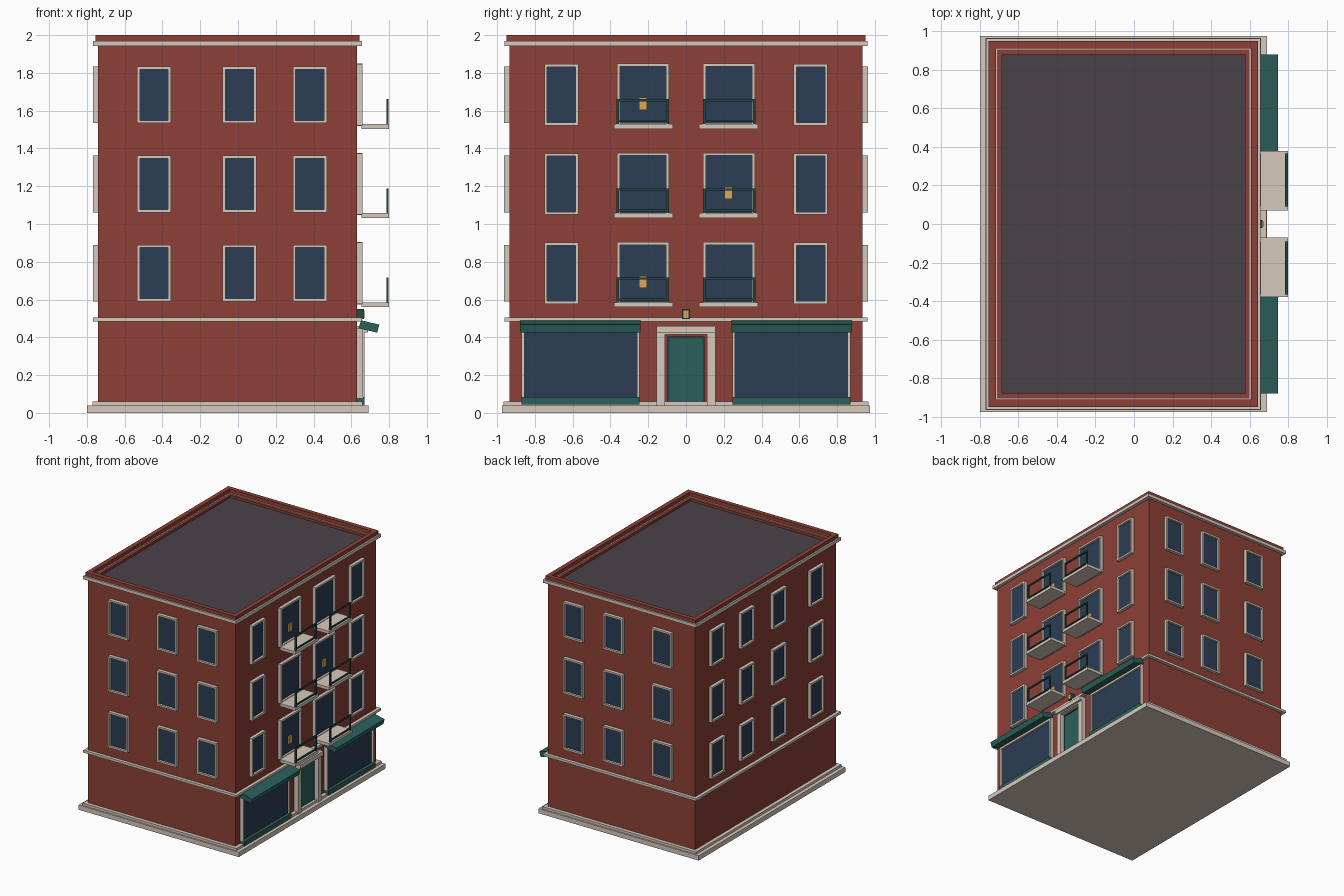
import bpy, bmesh
from mathutils import Vector

if "Cube" in bpy.data.objects:
    bpy.data.objects.remove(bpy.data.objects["Cube"])

def lin(c):
    return c / 12.92 if c <= 0.04 else ((c + 0.055) / 1.055) ** 2.4

def mat(name, r, g, b):
    m = bpy.data.materials.new(name)
    m.diffuse_color = (lin(r), lin(g), lin(b), 1)
    m.use_nodes = True
    m.node_tree.nodes["Principled BSDF"].inputs["Base Color"].default_value = m.diffuse_color
    return m

BRICK = mat("brick", .55, .25, .21)
STONE = mat("stone", .84, .79, .74)
GLASS = mat("glass", .17, .24, .33)
TEAL = mat("teal", .17, .38, .36)
IRON = mat("iron", .13, .28, .27)
ROOF = mat("roofing", .29, .26, .29)
GOLD = mat("gold", .86, .66, .34)

X0, X1, Y = -.74, .63, .935     # brick wall planes

def boxes(name, material, *bounds):
    """One object made of axis-aligned boxes (x0, x1, y0, y1, z0, z1)."""
    bm = bmesh.new()
    for a in bounds:
        made = bmesh.ops.create_cube(bm, size=1)["verts"]
        for v in made:
            v.co = Vector([(a[2*i] + a[2*i+1]) / 2 + v.co[i] * abs(a[2*i+1] - a[2*i]) for i in range(3)])
    me = bpy.data.meshes.new(name)
    bm.to_mesh(me)
    bm.free()
    ob = bpy.data.objects.new(name, me)
    me.materials.append(material)
    bpy.context.collection.objects.link(ob)
    return ob

def slab(name, material, out, z0, z1):
    return boxes(name, material, (X0-out, X1+out, -Y-out, Y+out, z0, z1))

def ring(name, material, out, inn, z0, z1):
    a, b, c = X0-out, X1+out, Y+out
    t = out + inn
    return boxes(name, material,
                 (a, b, -c, -c+t, z0, z1), (a, b, c-t, c, z0, z1),
                 (a, a+t, -c+t, c-t, z0, z1), (b-t, b, -c+t, c-t, z0, z1))

def on_face(face, u0, u1, d0, d1, z0, z1):
    """Box bounds from facade coordinates: u along wall, d out of wall."""
    if face == "front": return (u0, u1, -Y-d1, -Y-d0, z0, z1)
    if face == "back":  return (u0, u1, Y+d0, Y+d1, z0, z1)
    if face == "left":  return (X0-d1, X0-d0, u0, u1, z0, z1)
    return (X1+d0, X1+d1, u0, u1, z0, z1)

def window(face, u, z, w, h, f=.015, out=.028):
    a, b, c, d = u-w/2, u+w/2, z-h/2, z+h/2
    boxes(face + "_window_frame", STONE,
          on_face(face, a, a+f, -.01, out, c, d), on_face(face, b-f, b, -.01, out, c, d),
          on_face(face, a+f, b-f, -.01, out, c, c+f), on_face(face, a+f, b-f, -.01, out, d-f, d))
    boxes(face + "_window_glass", GLASS, on_face(face, a+f, b-f, -.01, .01, c+f, d-f))

# main mass, plinth, string course, cornice and roof
boxes("brick_body", BRICK, (X0, X1, -Y, Y, .02, 1.93))
slab("plinth_base", STONE, .06, 0, .04).data.vertices  # lowest step
for v in bpy.data.objects["plinth_base"].data.vertices:
    v.co.y *= .975 / (Y + .06)
slab("plinth_step", STONE, .03, .04, .06)
slab("string_course", STONE, .027, .485, .505)
ring("cornice", STONE, .027, .03, 1.943, 1.97)
ring("wall_top", BRICK, 0, .054, 1.92, 1.968)
ring("parapet", BRICK, .014, .023, 1.968, 2.0)
boxes("roof_deck", ROOF, (X0+.03, X1-.03, -Y+.03, Y-.03, 1.925, 1.948))

# three upper storeys
for i in range(3):
    z = .74 + .472 * i
    for face in ("front", "back"):
        for u in (-.445, .008, .38):
            window(face, u, z, .18, .3)
    for u in (-.655, -.155, .27, .66):
        window("left", u, z, .18, .3)
    for u in (-.66, .66):
        window("right", u, z, .18, .325)
    for s in (-1, 1):
        window("right", s*.2275, z, .275, .33)
        # balcony slab and front railing
        y0, y1 = sorted((s*.07, s*.38))
        zb = z - .155
        boxes("balcony_slab", STONE, (.655, .80, y0, y1, zb-.025, zb))
        y0, y1 = sorted((s*.09, s*.367))
        boxes("balcony_railing", IRON,
              (.785, .797, y0, y1, zb+.065+.055, zb+.132),
              (.785, .797, y0, y1, zb+.01, zb+.02),
              (.785, .797, y0, y0+.012, zb, zb+.132),
              (.785, .797, y1-.012, y1, zb, zb+.132))
    # small lit pane
    y = .225 if i == 1 else -.228
    boxes("lit_pane", GOLD, (.635, .652, y-.021, y+.021, z-.08, z-.015))

# shopfronts
for s in (-1, 1):
    y0, y1 = sorted((s*.245, s*.87))
    boxes("shop_glass", GLASS, (.62, .645, y0+.012, y1-.012, .08, .44))
    boxes("shop_frame", STONE, (.62, .662, y0, y0+.014, .08, .45), (.62, .662, y1-.014, y1, .08, .45),
          (.62, .662, y0, y1, .425, .45))
    boxes("shop_stall_riser", TEAL, (.62, .67, y0, y1, .045, .085))
    # sloping awning
    aw = boxes("awning", TEAL, (.64, .75, s*.24, s*.88, .44, .49))
    for v in aw.data.vertices:
        outer, top = v.co.x > .7, v.co.z > .46
        v.co.x = (.748 if top else .737) if outer else (.652 if top else .638)
        v.co.z = (.467 if top else .425) if outer else (.49 if top else .448)

# entrance
boxes("door_surround", STONE, (.62, .67, -.155, -.11, .04, .42), (.62, .67, .11, .155, .04, .42),
      (.62, .688, -.155, .155, .425, .46), (.62, .67, -.155, .155, .415, .425))
boxes("door_frame", IRON, (.62, .643, -.098, -.088, .06, .405), (.62, .643, .088, .098, .06, .405),
      (.62, .643, -.088, .088, .395, .405))
boxes("door_leaf", TEAL, (.62, .639, -.09, .09, .06, .397))

# lamp above the entrance
boxes("lamp_body", IRON, (.63, .667, -.02, .02, .497, .55))
boxes("lamp_pane", GOLD, (.66, .671, -.014, .014, .503, .543))
